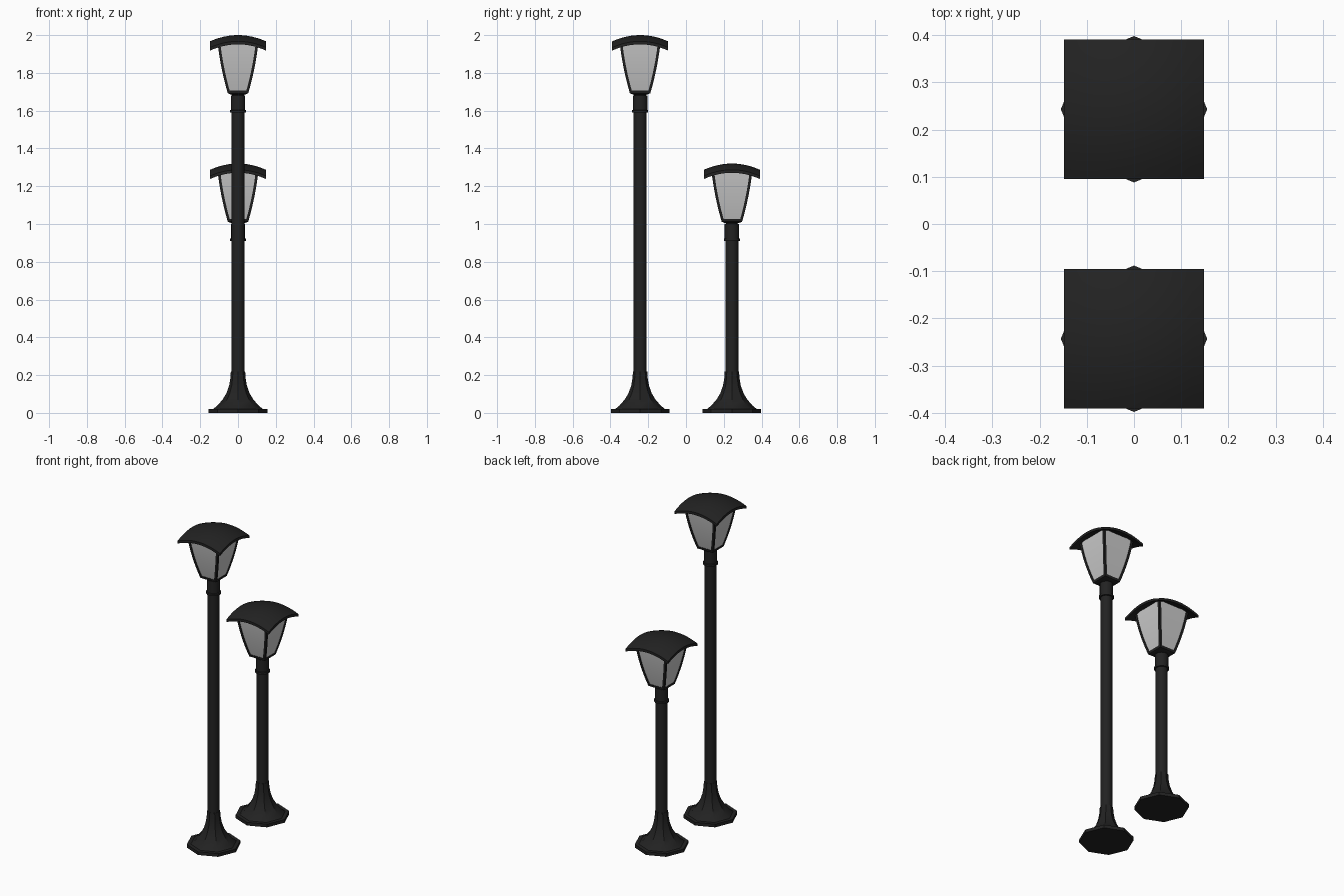
import bpy, bmesh, math
from mathutils import Vector

cube = bpy.data.objects.get("Cube")
if cube:
    bpy.data.objects.remove(cube, do_unlink=True)


def material(name, value):
    m = bpy.data.materials.new(name)
    m.use_nodes = True
    colour = (value, value, value, 1)
    m.diffuse_color = colour
    m.node_tree.nodes["Principled BSDF"].inputs["Base Color"].default_value = colour
    return m


BLACK = material("black metal", 0.016)
GLASS = material("frosted glass", 0.6)


def finish(bm, name, mat, y):
    bmesh.ops.recalc_face_normals(bm, faces=bm.faces)
    mesh = bpy.data.meshes.new(name)
    bm.to_mesh(mesh)
    bm.free()
    mesh.materials.append(mat)
    ob = bpy.data.objects.new(name, mesh)
    ob.location.y = y
    bpy.context.collection.objects.link(ob)
    bpy.ops.object.select_all(action='DESELECT')
    ob.select_set(True)
    bpy.context.view_layer.objects.active = ob
    bpy.ops.object.shade_smooth_by_angle(angle=math.radians(30))
    return ob


def add_loft(bm, rings):
    """Skin a stack of equal-sized rings and cap both ends."""
    loops = [[bm.verts.new(p) for p in ring] for ring in rings]
    n = len(loops[0])
    for a, b in zip(loops, loops[1:]):
        for i in range(n):
            j = (i + 1) % n
            bm.faces.new((a[i], a[j], b[j], b[i]))
    bm.faces.new(loops[0][::-1])
    bm.faces.new(loops[-1])


def ring(r, z, n, turn=0.0):
    return [(r * math.cos(turn + math.tau * i / n),
             r * math.sin(turn + math.tau * i / n), z) for i in range(n)]


def square(half, z, cx=0, cy=0):
    return [(cx + sx * half, cy + sy * half, z)
            for sx, sy in ((-1, -1), (1, -1), (1, 1), (-1, 1))]


def turned(name, profile, n, y):
    bm = bmesh.new()
    add_loft(bm, [ring(r, z, n) for r, z in profile])
    return finish(bm, name, BLACK, y)


def lantern_half(t):
    """Half width of the lantern, bulging slightly from foot to roof."""
    return 0.053 + 0.054 * (1.45 * t - 0.45 * t * t)


def roof(name, top, y, half=0.148, steps=12, thick=0.016):
    bm = bmesh.new()
    bmesh.ops.create_grid(bm, x_segments=steps, y_segments=steps, size=half)
    for v in bm.verts:
        v.co.z = top - 1.5 * (v.co.x ** 2 + v.co.y ** 2)
    shell = bmesh.ops.extrude_face_region(bm, geom=bm.faces[:])
    under = [g for g in shell["geom"] if isinstance(g, bmesh.types.BMVert)]
    bmesh.ops.translate(bm, verts=under, vec=Vector((0, 0, -thick)))
    finish(bm, name, BLACK, y)


def lamp(prefix, top, y):
    neck = top - 0.32
    # Octagonal foot and flared base
    turned(prefix + "_foot_plate", [(0.155, 0), (0.155, 0.02)], 8, y)
    turned(prefix + "_flared_base",
           [(0.132, 0.02), (0.108, 0.04), (0.082, 0.07), (0.061, 0.105),
            (0.047, 0.145), (0.04, 0.185), (0.038, 0.22)], 8, y)
    # Pole and collar
    turned(prefix + "_pole", [(0.034, 0.2), (0.034, neck - 0.08)], 16, y)
    turned(prefix + "_collar",
           [(0.043, neck - 0.09), (0.043, neck - 0.078), (0.038, neck - 0.076),
            (0.038, neck), (0.03, neck + 0.002), (0.03, neck + 0.02)], 16, y)

    # Lantern floor
    low, high = top - 0.312, top - 0.04
    bm = bmesh.new()
    add_loft(bm, [square(0.034, low - 0.004), square(0.054, low + 0.004),
                  square(0.057, low + 0.018)])
    finish(bm, prefix + "_lantern_floor", BLACK, y)

    # Glass body and corner posts share one curved outline
    steps = 8
    levels = [(lantern_half(i / steps), low + 0.004 + (high - low - 0.004) * i / steps)
              for i in range(steps + 1)]
    bm = bmesh.new()
    add_loft(bm, [square(h - 0.003, z) for h, z in levels])
    finish(bm, prefix + "_glass", GLASS, y)
    bm = bmesh.new()
    for sx in (-1, 1):
        for sy in (-1, 1):
            add_loft(bm, [square(0.007, z, sx * (h - 0.006), sy * (h - 0.006))
                          for h, z in levels])
    finish(bm, prefix + "_corner_posts", BLACK, y)
    roof(prefix + "_roof", top, y)


lamp("tall_lamp", 2.0, -0.243)
lamp("short_lamp", 1.32, 0.243)
